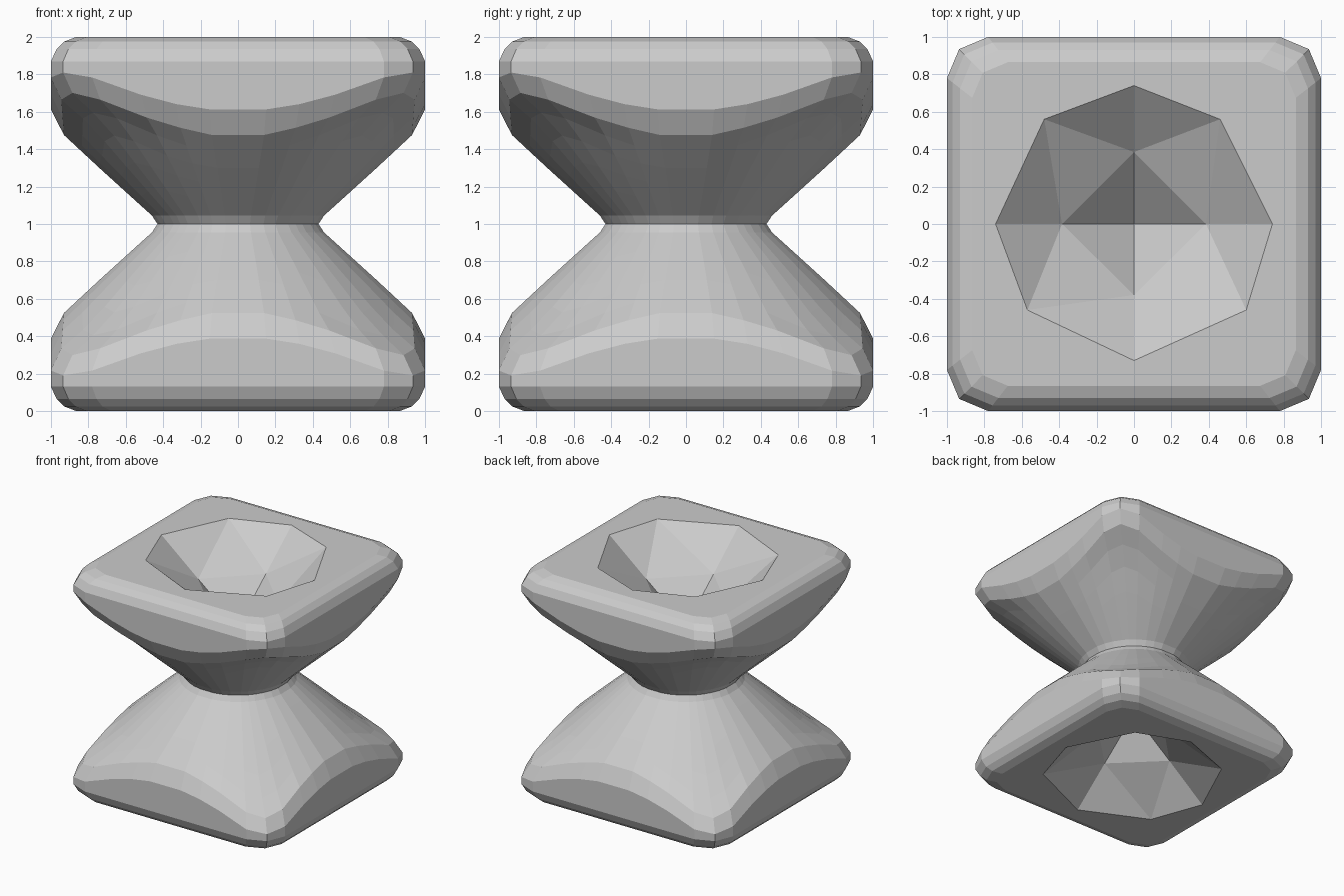
import bpy
import bmesh
from math import atan2, cos, sin, hypot
from mathutils import Matrix, Vector

cube = bpy.data.objects.get("Cube")
if cube:
    bpy.data.objects.remove(cube, do_unlink=True)

grey = bpy.data.materials.new("plain_grey")
grey.use_nodes = True
COLOUR = (0.6, 0.6, 0.6, 1)
grey.diffuse_color = COLOUR
grey.node_tree.nodes["Principled BSDF"].inputs["Base Color"].default_value = COLOUR

# Flared underside: radius and height above the waist
FLARE = [(0.42, 0), (0.46, 0.04), (0.75, 0.3), (1.0, 0.53), (1.25, 0.7), (1.5, 0.82)]


def flare_height(r):
    for (r0, h0), (r1, h1) in zip(FLARE, FLARE[1:]):
        if r <= r1:
            return h0 + (h1 - h0) * (r - r0) / (r1 - r0)
    return FLARE[-1][1]


# Rounded square outline, one side plus its corner turned four times
side = [(1, y) for y in (-0.78, -0.52, -0.33, -0.15, 0.15, 0.33, 0.52, 0.78)]
side.append((0.935, 0.935))
outline = []
for turn in range(4):
    for x, y in side:
        for _ in range(turn):
            x, y = -y, x
        outline.append((x, y))


def column(x, y):
    """Profile from the waist to the top edge, towards one outline point."""
    full, a = hypot(x, y), atan2(y, x)
    low = full - 0.07
    profile = [(0.435, 0), (0.465, 0.045)]
    for t in (0.2, 0.4, 0.6, 0.8, 1):
        r = 0.465 + (low - 0.465) * t
        profile.append((r, flare_height(r)))
    profile.append((full, flare_height(full) + 0.075))
    for scale, h in ((1, 0.87), (0.97, 0.935), (0.93, 0.975), (0.865, 1)):
        profile.append((full * scale, h))
    return [(r * cos(a), r * sin(a), h) for r, h in profile]


bm = bmesh.new()
cols = [[bm.verts.new(p) for p in column(*o)] for o in outline]
for i, c in enumerate(cols):
    d = cols[(i + 1) % len(cols)]
    for j in range(len(c) - 1):
        bm.faces.new((c[j], d[j], d[j + 1], c[j + 1]))

# Faceted bowl: eight-sided rim, four-sided step, single deepest point
rim_points = [(0.74, 0), (0.46, 0.56), (0, 0.74), (-0.48, 0.56),
              (-0.74, 0), (-0.57, -0.46), (0, -0.73), (0.6, -0.46)]
rim = [bm.verts.new((x, y, 1)) for x, y in rim_points]
step = [bm.verts.new((x * 0.52, y * 0.52, 0.71)) for x, y in rim_points[::2]]
deep = bm.verts.new((0, 0, 0.4))
for k in range(4):
    a, b = step[k], step[(k + 1) % 4]
    r0, r1, r2 = rim[2 * k], rim[2 * k + 1], rim[(2 * k + 2) % 8]
    for tri in ((a, r0, r1), (a, r1, b), (b, r1, r2), (deep, a, b)):
        bm.faces.new(tri)

# Flat top between the outer edge and the bowl rim
bm.edges.index_update()
edges = [e for e in bm.edges if e.is_boundary and all(v.co.z > 0.99 for v in e.verts)]
bmesh.ops.triangle_fill(bm, edges=edges, use_beauty=True, normal=Vector((0, 0, 1)))

# Lower half mirrored at the waist
half = bmesh.ops.duplicate(bm, geom=bm.verts[:] + bm.edges[:] + bm.faces[:])["geom"]
lower = [v for v in half if isinstance(v, bmesh.types.BMVert)]
bmesh.ops.transform(bm, matrix=Matrix.Scale(-1, 4, (0, 0, 1)), verts=lower)
bmesh.ops.remove_doubles(bm, verts=bm.verts[:], dist=0.0005)
bmesh.ops.recalc_face_normals(bm, faces=bm.faces[:])

mesh = bpy.data.meshes.new("hourglass_stool")
bm.to_mesh(mesh)
bm.free()
mesh.materials.append(grey)
stool = bpy.data.objects.new("hourglass_stool", mesh)
stool.location.z = 1
bpy.context.collection.objects.link(stool)
